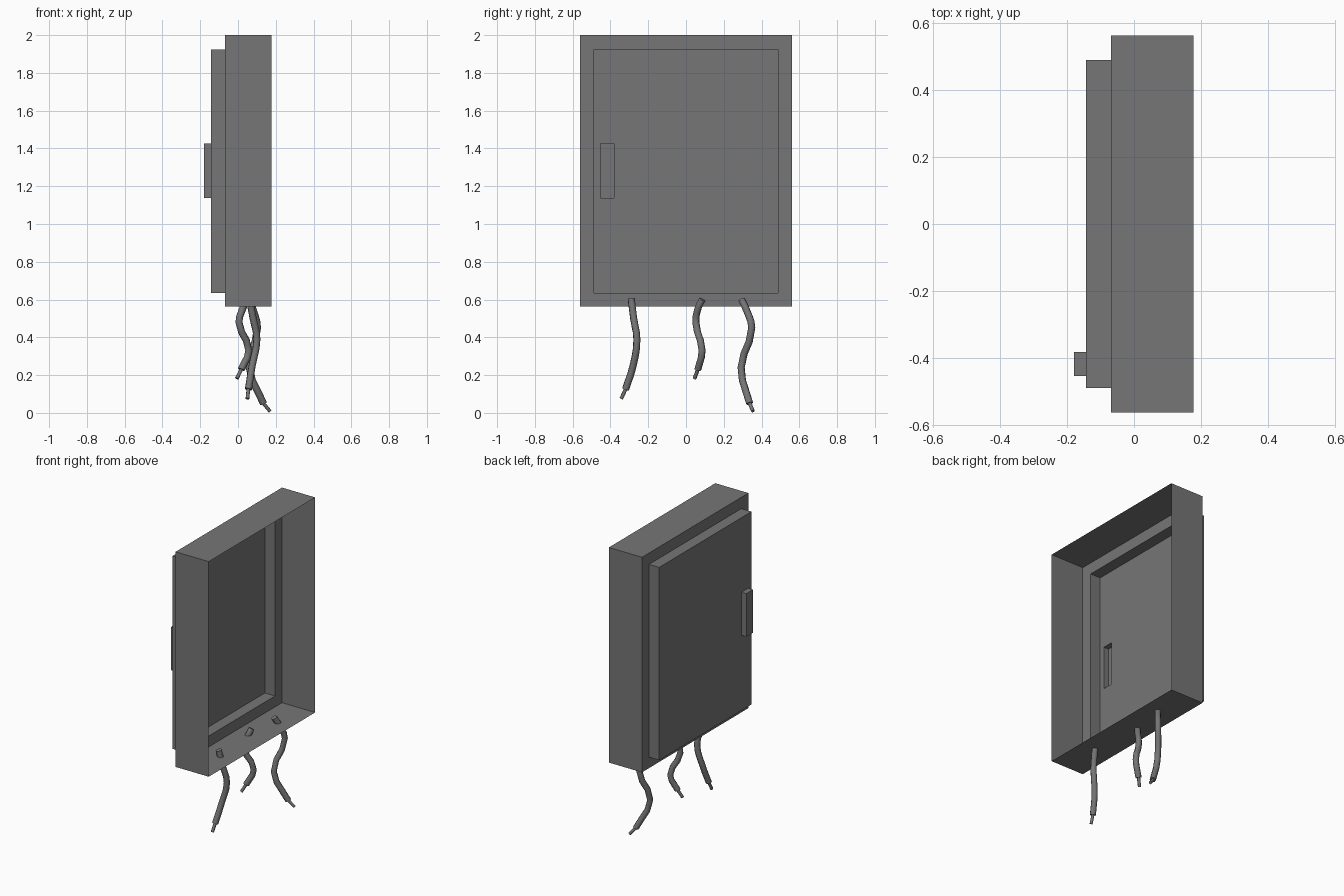
import bpy, bmesh

if "Cube" in bpy.data.objects:
    bpy.data.objects.remove(bpy.data.objects["Cube"])

dark = bpy.data.materials.new("dark_grey")
dark.diffuse_color = (0.18, 0.18, 0.18, 1)
dark.use_nodes = True
dark.node_tree.nodes["Principled BSDF"].inputs["Base Color"].default_value = dark.diffuse_color

# Open-backed cabinet: thin shell stepping from housing to door to handle
def rect_loop(bm, x, y0, y1, z0, z1):
    return [bm.verts.new((x, y, z)) for y, z in ((y0, z0), (y0, z1), (y1, z1), (y1, z0))]

outer = (-0.562, 0.562, 0.562, 2.0)
door = (-0.488, 0.488, 0.635, 1.924)
handle = (-0.453, -0.381, 1.138, 1.426)
sections = [(0.177, outer), (-0.068, outer), (-0.068, door),
            (-0.143, door), (-0.143, handle), (-0.179, handle)]

bm = bmesh.new()
loops = [rect_loop(bm, x, *r) for x, r in sections]
for a, b in zip(loops, loops[1:]):
    for i in range(4):
        j = (i + 1) % 4
        bm.faces.new((a[i], a[j], b[j], b[i]))
cap = bm.faces.new(loops[-1])
bmesh.ops.recalc_face_normals(bm, faces=bm.faces)
if cap.normal.x > 0:
    bmesh.ops.reverse_faces(bm, faces=bm.faces)
mesh = bpy.data.meshes.new("cabinet_shell")
bm.to_mesh(mesh)
bm.free()
mesh.materials.append(dark)
bpy.context.collection.objects.link(bpy.data.objects.new("cabinet_shell", mesh))

# Cables: smooth bent tubes with thin bare wire ends
def tube(name, points, radius):
    cu = bpy.data.curves.new(name, 'CURVE')
    cu.dimensions = '3D'
    cu.bevel_depth = radius
    cu.bevel_resolution = 2
    cu.resolution_u = 3
    cu.use_fill_caps = True
    cu.materials.append(dark)
    sp = cu.splines.new('BEZIER')
    sp.bezier_points.add(len(points) - 1)
    for bp, p in zip(sp.bezier_points, points):
        bp.co = p
        bp.handle_left_type = bp.handle_right_type = 'AUTO'
    ob = bpy.data.objects.new(name, cu)
    bpy.context.collection.objects.link(ob)
    bpy.ops.object.select_all(action='DESELECT')
    ob.select_set(True)
    bpy.context.view_layer.objects.active = ob
    bpy.ops.object.convert(target='MESH')
    bpy.ops.object.shade_smooth_by_angle(angle=0.9)

cables = {
    "left": [(0.06, -0.29, 0.605), (0.08, -0.277, 0.5), (0.1, -0.26, 0.39),
             (0.075, -0.28, 0.25), (0.055, -0.32, 0.125), (0.05, -0.343, 0.075)],
    "middle": [(0.04, 0.087, 0.6), (0.03, 0.068, 0.565), (0.005, 0.052, 0.48),
               (0.057, 0.085, 0.33), (0.017, 0.063, 0.23), (-0.006, 0.045, 0.182)],
    "right": [(0.06, 0.295, 0.6), (0.08, 0.32, 0.545), (0.103, 0.348, 0.45),
              (0.06, 0.292, 0.24), (0.135, 0.337, 0.05), (0.169, 0.355, 0.009)],
}
for name, pts in cables.items():
    tube(name + "_cable", pts[:-1], 0.019)
    tube(name + "_wire_tip", pts[-2:], 0.01)
